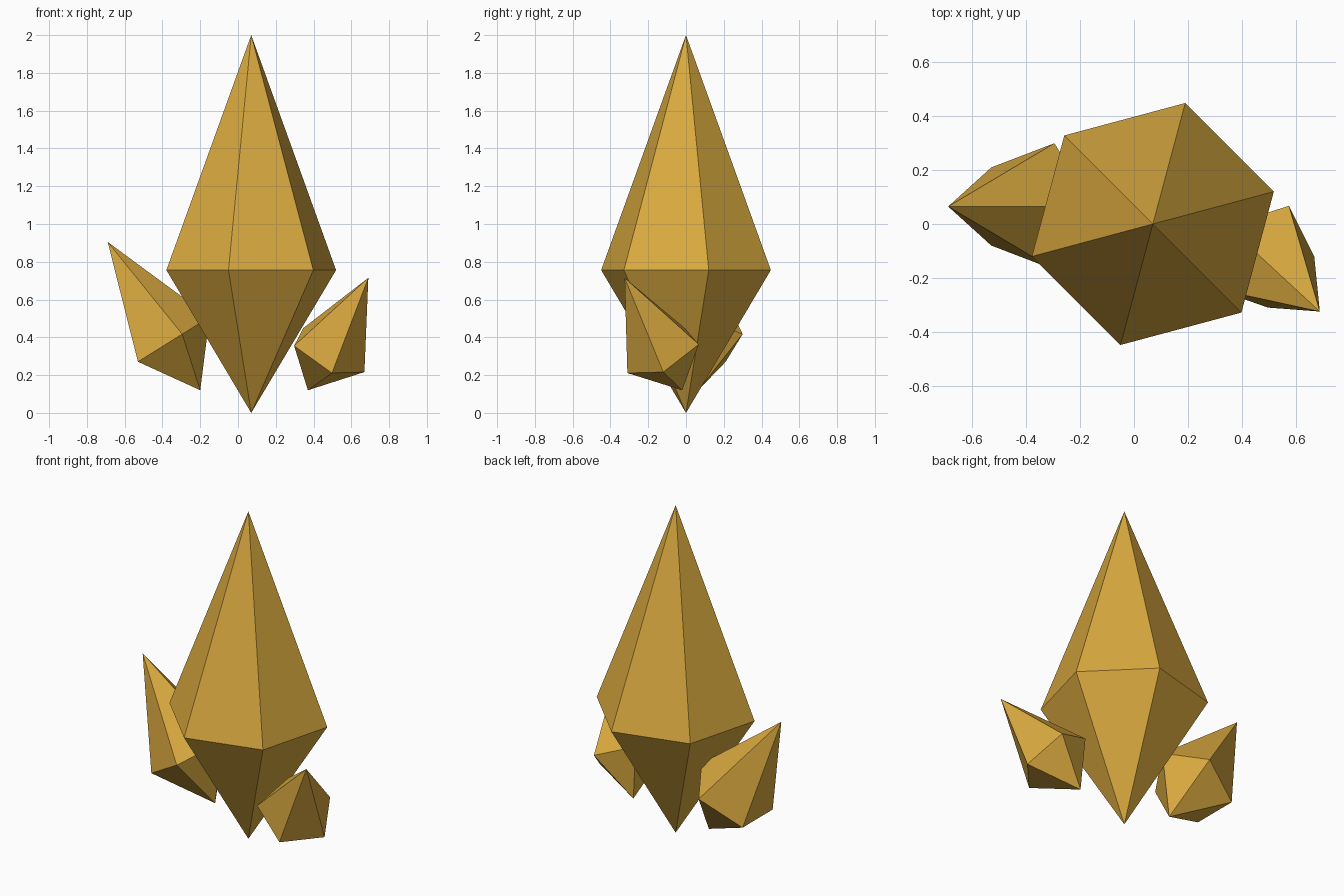
import bpy
import bmesh
from math import cos, sin, radians, tau
from mathutils import Vector

cube = bpy.data.objects.get("Cube")
if cube:
    bpy.data.objects.remove(cube, do_unlink=True)

# Single golden colour
gold = bpy.data.materials.new("gold")
gold.use_nodes = True
colour = (0.70, 0.40, 0.05, 1)
gold.diffuse_color = colour
gold.node_tree.nodes["Principled BSDF"].inputs["Base Color"].default_value = colour


def crystal(name, bottom, top, girdle, radius, sides, toward):
    """Double-ended faceted spike; its first girdle corner points toward a direction."""
    bottom, top, toward = Vector(bottom), Vector(top), Vector(toward)
    axis = (top - bottom).normalized()
    u = (toward - axis * toward.dot(axis)).normalized()
    v = axis.cross(u)
    centre = bottom.lerp(top, girdle)

    bm = bmesh.new()
    low, high = bm.verts.new(bottom), bm.verts.new(top)
    ring = []
    for i in range(sides):
        a = tau * i / sides
        ring.append(bm.verts.new(centre + radius * (u * cos(a) + v * sin(a))))
    for p, q in zip(ring, ring[1:] + ring[:1]):
        bm.faces.new((p, q, high))
        bm.faces.new((q, p, low))

    mesh = bpy.data.meshes.new(name)
    bm.to_mesh(mesh)
    bm.free()
    mesh.materials.append(gold)
    obj = bpy.data.objects.new(name, mesh)
    bpy.context.collection.objects.link(obj)
    return obj


# Tall upright crystal
turn = radians(15)
crystal("main_crystal", (0.07, 0, 0), (0.07, 0, 2), 0.378, 0.465, 6,
        (cos(turn), sin(turn), 0))

# Small crystals leaning outward on each side
crystal("right_crystal", (-0.20, 0.065, 0.12), (-0.69, 0.065, 0.905), 0.327, 0.247, 5,
        (1, 0, 0))
crystal("left_crystal", (0.37, -0.02, 0.12), (0.69, -0.325, 0.715), 0.334, 0.218, 5,
        (0.02, -0.19, -0.11))
